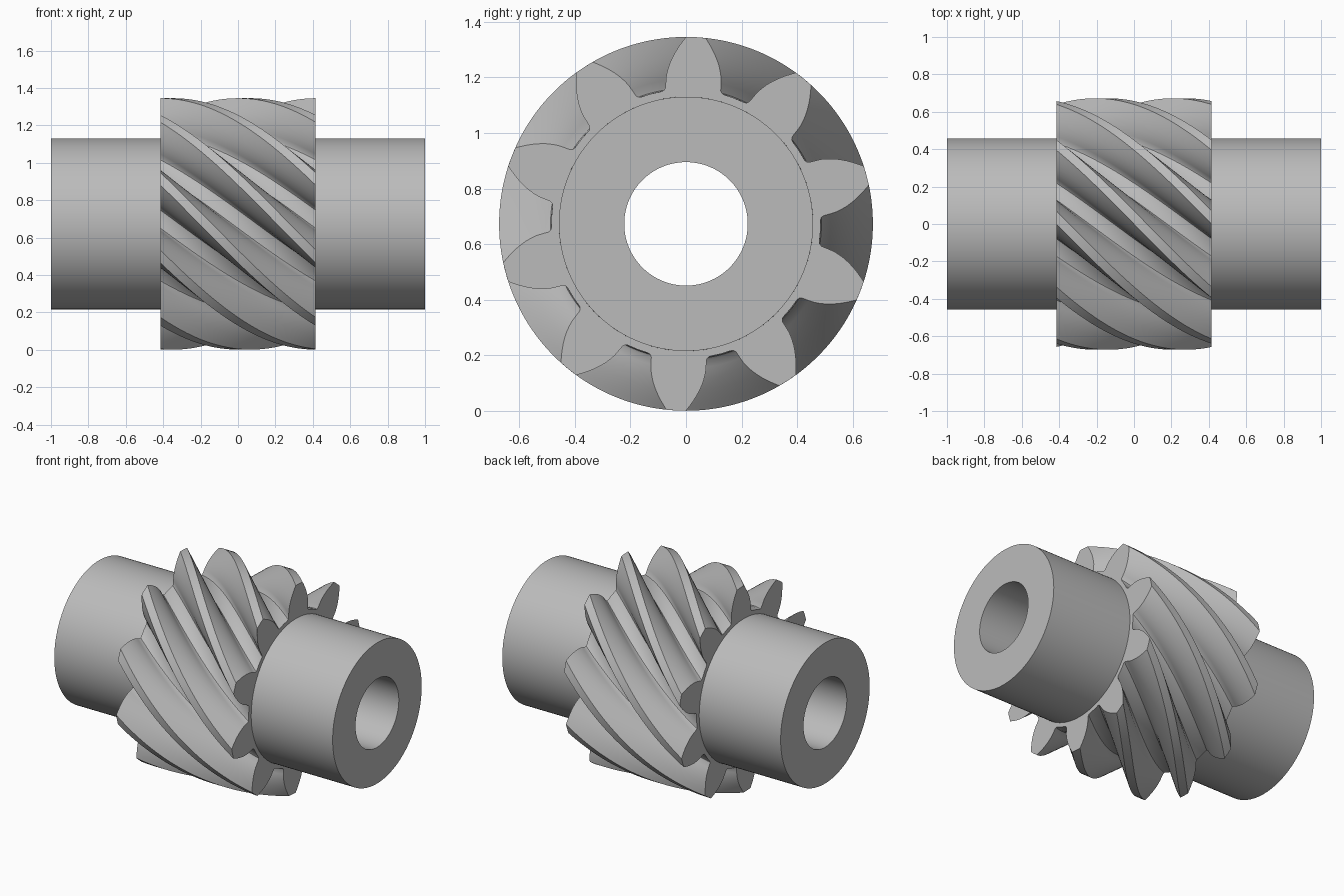
import bpy, bmesh, math

cube = bpy.data.objects.get("Cube")
if cube:
    bpy.data.objects.remove(cube)

TEETH, STEPS, SEGMENTS = 10, 48, 120
AXIS_Z, HALF_FACE = 0.673, 0.415
HUB_R, BORE_R, TWIST = 0.457, 0.222, math.radians(72)
PITCH = math.tau / TEETH
PHASE = math.radians(87)

steel = bpy.data.materials.new("grey steel")
steel.use_nodes = True
GREY = (0.5, 0.5, 0.5, 1)
steel.diffuse_color = GREY
steel.node_tree.nodes["Principled BSDF"].inputs["Base Color"].default_value = GREY


def loft(name, rings):
    """Join closed rings of (x, radius, angle) points into a closed loop of strips."""
    bm = bmesh.new()
    loops = [[bm.verts.new((x, r * math.cos(a), AXIS_Z + r * math.sin(a)))
              for x, r, a in ring] for ring in rings]
    for k, lower in enumerate(loops):
        upper = loops[(k + 1) % len(loops)]
        for i in range(len(lower)):
            j = (i + 1) % len(lower)
            bm.faces.new((lower[i], lower[j], upper[j], upper[i]))
    bmesh.ops.recalc_face_normals(bm, faces=bm.faces)
    mesh = bpy.data.meshes.new(name)
    bm.to_mesh(mesh)
    bm.free()
    mesh.materials.append(steel)
    obj = bpy.data.objects.new(name, mesh)
    bpy.context.collection.objects.link(obj)
    bpy.ops.object.select_all(action='DESELECT')
    obj.select_set(True)
    bpy.context.view_layer.objects.active = obj
    bpy.ops.object.shade_smooth_by_angle(angle=math.radians(30))
    return obj


# Hollow shaft running through the gear
def circle(x, r):
    return [(x, r, math.tau * i / SEGMENTS) for i in range(SEGMENTS)]


loft("hollow_shaft", [circle(-1, BORE_R), circle(-1, HUB_R),
                      circle(1, HUB_R), circle(1, BORE_R)])

# Half tooth: radius and half angle in degrees, from root fillet to tip
flank = [(0.484, 13.2), (0.487, 12.3), (0.495, 11.6), (0.52, 11.0), (0.54, 10.5),
         (0.56, 9.7), (0.58, 8.8), (0.60, 7.7), (0.62, 6.5), (0.64, 5.2),
         (0.656, 4.1), (0.672, 3.0)]
half = [(r, math.radians(d)) for r, d in flank]
tooth = ([(half[0][0], -PITCH / 2)] + [(r, -a) for r, a in half]
         + [(half[-1][0], 0)] + [(r, a) for r, a in reversed(half)])
profile = [(r, a + PHASE + PITCH * t) for t in range(TEETH) for r, a in tooth]

# Helical gear: tooth profile twisted along the axis, closed onto the shaft
rings = []
for s in range(STEPS + 1):
    f = s / STEPS
    x = HALF_FACE * (2 * f - 1)
    rings.append([(x, r, a + TWIST * (f - 1)) for r, a in profile])
first = [(x, HUB_R, a) for x, r, a in rings[0]]
last = [(x, HUB_R, a) for x, r, a in rings[-1]]
inner = [[(x, HUB_R, a) for x, r, a in ring] for ring in reversed(rings[1:-1])]
loft("helical_gear", [first] + rings + [last] + inner)
